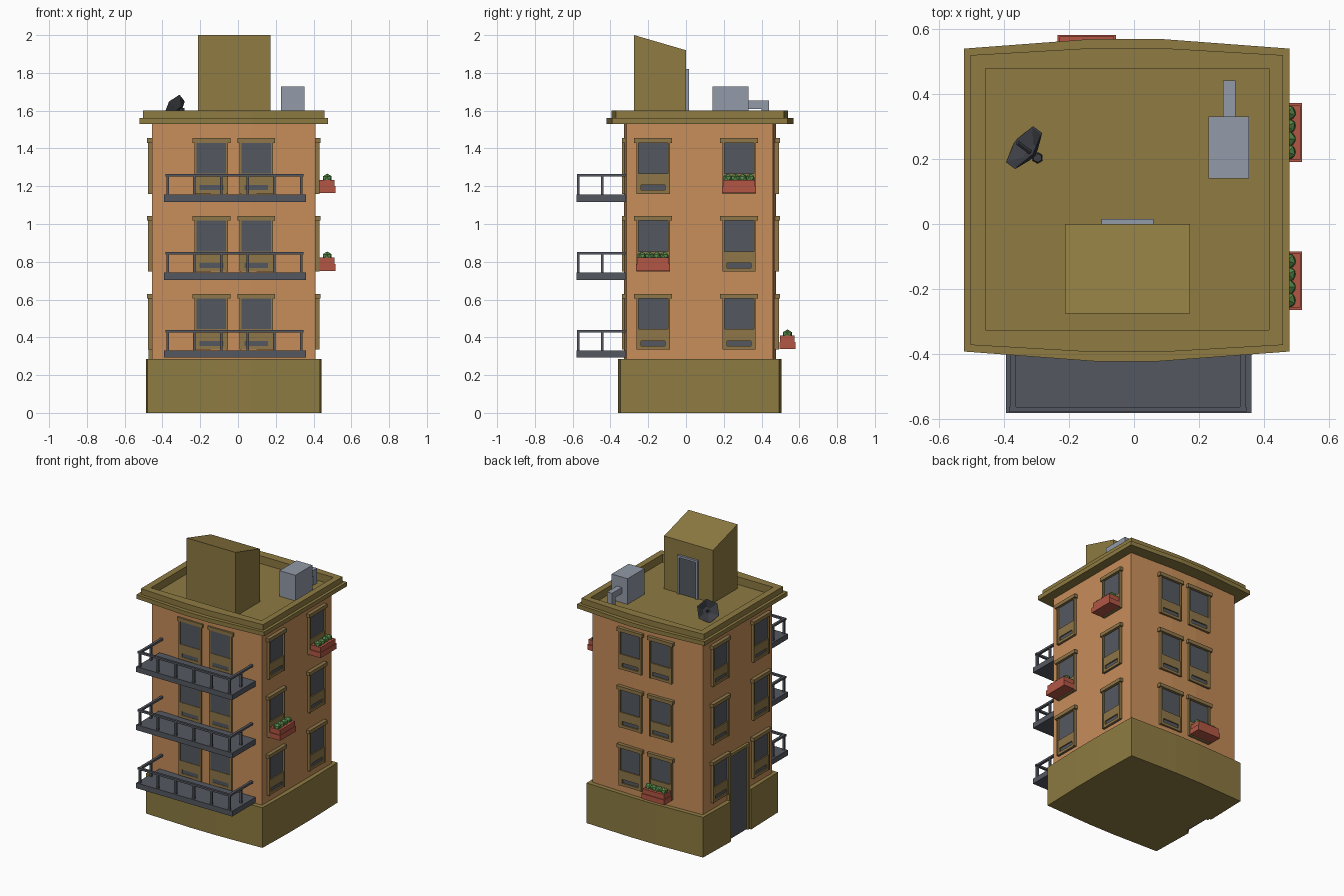
import bpy, bmesh, math
from mathutils import Matrix, Vector

if "Cube" in bpy.data.objects:
    bpy.data.objects.remove(bpy.data.objects["Cube"])

def lin(c):
    return c / 12.92 if c <= 0.04045 else ((c + 0.055) / 1.055) ** 2.4

COLOURS = {"olive": (142, 123, 66), "wall_orange": (200, 142, 90), "trim_brown": (142, 118, 72),
           "slate": (84, 88, 96), "pale_grey": (146, 154, 168), "brick_red": (178, 86, 68),
           "leaf_green": (88, 140, 74), "dark_grey": (60, 62, 68)}
MATS = {}
for n, c in COLOURS.items():
    m = bpy.data.materials.new(n)
    m.diffuse_color = (*[lin(v / 255) for v in c], 1)
    m.use_nodes = True
    m.node_tree.nodes["Principled BSDF"].inputs["Base Color"].default_value = m.diffuse_color
    MATS[n] = m

def finish(name, bm, mats):
    bmesh.ops.recalc_face_normals(bm, faces=bm.faces)
    me = bpy.data.meshes.new(name)
    bm.to_mesh(me)
    bm.free()
    for m in mats:
        me.materials.append(MATS[m])
    ob = bpy.data.objects.new(name, me)
    bpy.context.collection.objects.link(ob)
    return ob

def boxes(name, parts, mat=Matrix()):
    """Several boxes in one mesh: (colour, x0, x1, y0, y1, z0, z1)."""
    bm = bmesh.new()
    mats = []
    for col, x0, x1, y0, y1, z0, z1 in parts:
        if col not in mats:
            mats.append(col)
        old = set(bm.faces)
        bmesh.ops.create_cube(bm, size=1, matrix=mat
                              @ Matrix.Translation(((x0 + x1) / 2, (y0 + y1) / 2, (z0 + z1) / 2))
                              @ Matrix.Diagonal((x1 - x0, y1 - y0, z1 - z0, 1)))
        for f in bm.faces:
            if f not in old:
                f.material_index = mats.index(col)
    return finish(name, bm, mats)

CX, CY = -0.0225, 0.0735

def outline(hx, hy, by, bx=0):
    """Rectangle whose front and back (and slightly the sides) bow outwards."""
    pts = [(-hx, -hy), (-0.1, -hy - by), (0.1, -hy - by), (hx, -hy)]
    if bx:
        pts += [(hx + bx, -0.12), (hx + bx, 0.12)]
    pts += [(hx, hy), (0.1, hy + by), (-0.1, hy + by), (-hx, hy)]
    if bx:
        pts += [(-hx - bx, 0.12), (-hx - bx, -0.12)]
    return [(CX + x, CY + y) for x, y in pts]

def extrude(name, pts, z0, z1, colour):
    bm = bmesh.new()
    f = bm.faces.new([bm.verts.new((x, y, z0)) for x, y in pts])
    r = bmesh.ops.extrude_face_region(bm, geom=[f])
    bmesh.ops.translate(bm, vec=(0, 0, z1 - z0), verts=[v for v in r["geom"] if isinstance(v, bmesh.types.BMVert)])
    return finish(name, bm, [colour])

def cut(ob, cutter):
    cutter.hide_render = True
    md = ob.modifiers.new("cut", "BOOLEAN")
    md.operation, md.object, md.solver = "DIFFERENCE", cutter, "EXACT"
    bpy.context.view_layer.objects.active = ob
    bpy.ops.object.modifier_apply(modifier="cut")
    bpy.data.objects.remove(cutter)

# Plinth with doorway notch on the left, walls, stepped cornice with sunken roof
plinth = extrude("plinth", outline(0.457, 0.42, 0.013, 0.008), 0, 0.285, "olive")
cut(plinth, boxes("notch_cutter", [("olive", -0.6, -0.452, -0.035, 0.19, -0.1, 0.5)]))
extrude("walls", outline(0.433, 0.388, 0.0145), 0.28, 1.535, "wall_orange")
extrude("cornice_lower", outline(0.5, 0.465, 0.03), 1.53, 1.56, "olive")
parapet = extrude("parapet", outline(0.48, 0.445, 0.022), 1.56, 1.6, "olive")
roof_cut = [("olive", -0.456, 0.414, -0.325, 0.478, 1.545, 1.8)]
cut(parapet, boxes("roof_cutter", roof_cut))
cut(bpy.data.objects["cornice_lower"], boxes("roof_cutter", roof_cut))

# Windows: local x along the wall, y outwards
def frame_at(x, y, z, angle, depth=1.0):
    return Matrix.Translation((x, y, z)) @ Matrix.Rotation(angle, 4, "Z") @ Matrix.Diagonal((1, depth, 1, 1))

WINDOW = [("slate", -0.08, 0.08, -0.02, 0.008, 0.0, 0.27),
          ("trim_brown", -0.088, -0.078, -0.02, 0.02, 0, 0.27),
          ("trim_brown", 0.078, 0.088, -0.02, 0.02, 0, 0.27),
          ("trim_brown", -0.1, 0.1, -0.02, 0.026, 0.27, 0.295),
          ("trim_brown", -0.078, 0.078, -0.02, 0.016, 0, 0.019),
          ("trim_brown", -0.078, 0.078, -0.02, 0.016, 0.046, 0.108),
          ("trim_brown", -0.078, -0.063, -0.02, 0.016, 0.019, 0.046),
          ("trim_brown", 0.063, 0.078, -0.02, 0.016, 0.019, 0.046)]
FLOORS = [0.335, 0.7475, 1.16]
for i, z in enumerate(FLOORS):
    for j, x in enumerate((-0.141, 0.097)):
        boxes(f"front_window_{i}{j}", WINDOW, frame_at(x, -0.3305, z, math.pi, 0.35))
        boxes(f"back_window_{i}{j}", WINDOW, frame_at(x, 0.472, z, 0))
    for j, y in enumerate((-0.174, 0.281)):
        boxes(f"right_window_{i}{j}", WINDOW, frame_at(0.4105, y, z, -math.pi / 2))
        boxes(f"left_window_{i}{j}", WINDOW, frame_at(-0.4555, y, z, math.pi / 2))

# Balconies: slab, posts and handrails
for i, z in enumerate(FLOORS):
    t = z - 0.005
    h = t + 0.11
    p = [("slate", -0.393, 0.361, -0.58, -0.32, t - 0.038, t),
         ("slate", -0.384, 0.346, -0.578, -0.562, h - 0.014, h)]
    for k in range(6):
        x = -0.372 + k * 0.1412
        p.append(("slate", x - 0.007, x + 0.007, -0.577, -0.563, t, h - 0.01))
    for x in (-0.372, 0.334):
        p.append(("slate", x - 0.009, x + 0.009, -0.565, -0.32, h - 0.014, h))
        p.append(("slate", x - 0.007, x + 0.007, -0.45, -0.436, t, h - 0.01))
    boxes(f"balcony_{i}", p)

# Flower boxes with little bushes
def flower_box(name, m):
    p = [("brick_red", -0.09, 0.09, 0.02, 0.105, 0.003, 0.04),
         ("brick_red", -0.083, 0.083, 0.022, 0.1, 0.04, 0.074)]
    boxes(name, p, m)
    bm = bmesh.new()
    for k in range(4):
        bmesh.ops.create_icosphere(bm, subdivisions=1, radius=0.027, matrix=m
                                   @ Matrix.Translation((-0.06 + k * 0.04, 0.062, 0.08))
                                   @ Matrix.Rotation(k * 0.8, 4, "Z"))
    finish(name + "_plants", bm, ["leaf_green"])

flower_box("flower_box_right_top", frame_at(0.4105, 0.281, FLOORS[2], -math.pi / 2))
flower_box("flower_box_right_middle", frame_at(0.4105, -0.174, FLOORS[1], -math.pi / 2))
flower_box("flower_box_back", frame_at(-0.145, 0.475, FLOORS[0], 0))

# Entrance door on the left side
boxes("entrance_door", [("slate", -0.461, -0.44, -0.02, 0.175, 0, 0.59),
                        ("olive", -0.475, -0.44, -0.035, -0.018, 0, 0.59),
                        ("olive", -0.475, -0.44, 0.173, 0.19, 0, 0.59),
                        ("olive", -0.475, -0.44, -0.035, 0.19, 0.59, 0.61)])

# Stair house with sloping roof, and its door
house = boxes("stair_house", [("olive", -0.212, 0.172, -0.275, 0.0, 1.54, 2.0)])
for v in house.data.vertices:
    if v.co.z > 1.9 and v.co.y > -0.1:
        v.co.z = 1.92
boxes("stair_house_door", [("slate", -0.085, 0.045, -0.01, 0.006, 1.54, 1.805),
                           ("pale_grey", -0.1, -0.085, -0.01, 0.015, 1.54, 1.82),
                           ("pale_grey", 0.045, 0.06, -0.01, 0.015, 1.54, 1.82),
                           ("pale_grey", -0.1, 0.06, -0.01, 0.015, 1.805, 1.82)])

# Air conditioner with bent duct
boxes("air_conditioner", [("pale_grey", 0.228, 0.353, 0.14, 0.33, 1.54, 1.727),
                          ("pale_grey", 0.273, 0.312, 0.325, 0.44, 1.61, 1.653),
                          ("pale_grey", 0.273, 0.312, 0.4, 0.44, 1.54, 1.62)])

# Satellite dish: hexagonal bowl, feed and bent stand
axis = Vector((-0.72, 0.54, 0.44)).normalized()
rot = axis.to_track_quat("Z", "Y").to_matrix().to_4x4()
M = Matrix.Translation((-0.325, 0.225, 1.605)) @ rot
bm = bmesh.new()
bmesh.ops.create_cone(bm, cap_ends=True, segments=6, radius1=0.025, radius2=0.08, depth=0.035, matrix=M)
top = max(bm.faces, key=lambda f: (f.calc_center_median() - M.translation).dot(axis))
bmesh.ops.inset_individual(bm, faces=[top], thickness=0.006)
bmesh.ops.inset_individual(bm, faces=[top], thickness=0.045, depth=-0.025)
bmesh.ops.create_cone(bm, cap_ends=True, segments=6, radius1=0.008, radius2=0.008, depth=0.06,
                      matrix=M @ Matrix.Translation((0, 0, 0.015)))
bmesh.ops.create_cone(bm, cap_ends=True, segments=6, radius1=0.018, radius2=0.014, depth=0.08,
                      matrix=Matrix.Translation((-0.296, 0.203, 1.575)))
finish("satellite_dish", bm, ["dark_grey"])
